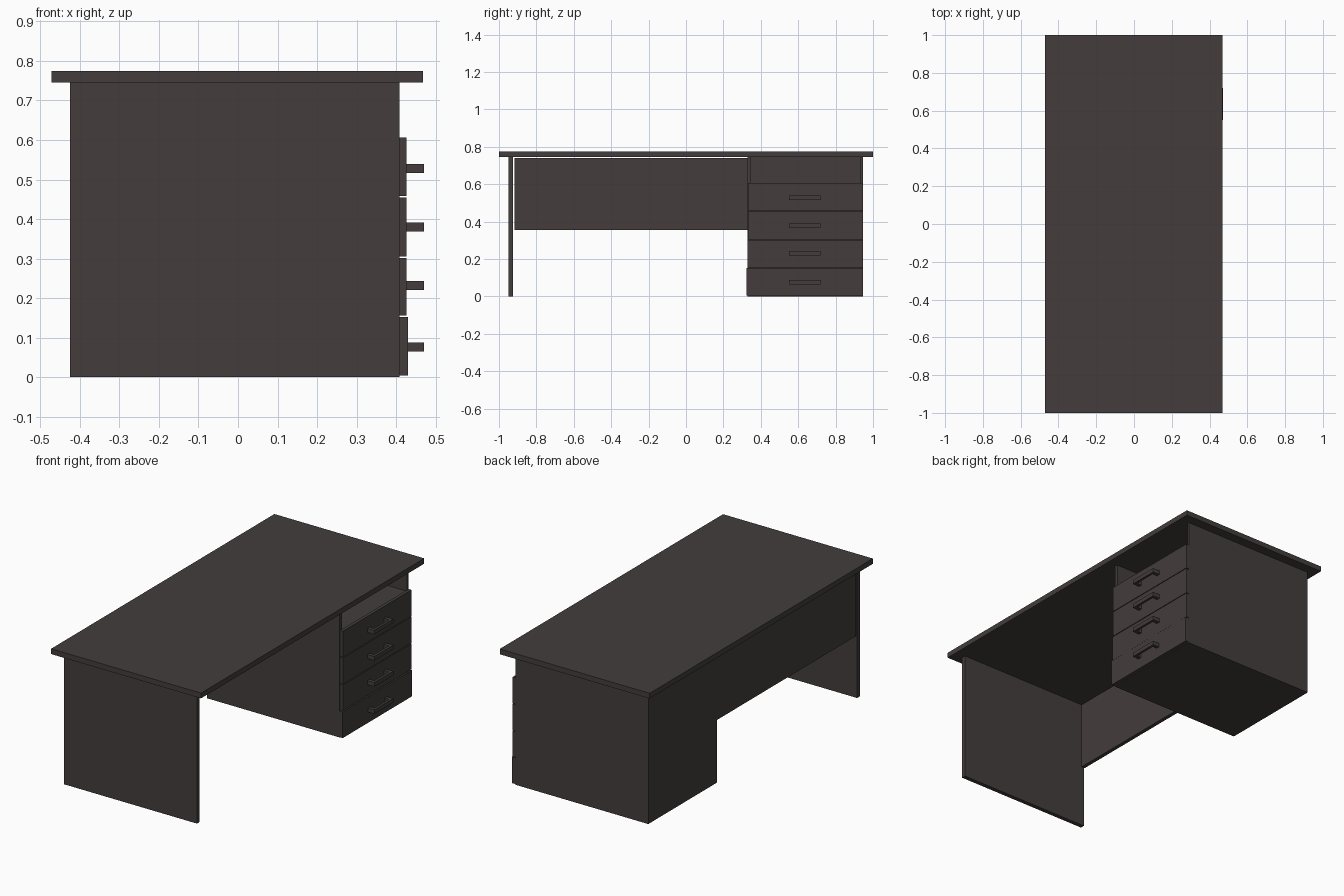
import bpy, bmesh
from mathutils import Matrix

if "Cube" in bpy.data.objects:
    bpy.data.objects.remove(bpy.data.objects["Cube"])

wood = bpy.data.materials.new("dark_brown_wood")
wood.diffuse_color = (0.056, 0.047, 0.045, 1)
wood.use_nodes = True
wood.node_tree.nodes["Principled BSDF"].inputs["Base Color"].default_value = wood.diffuse_color


def boxes(name, spans):
    """One object from axis-aligned boxes (x0, x1, y0, y1, z0, z1)."""
    bm = bmesh.new()
    for x0, x1, y0, y1, z0, z1 in spans:
        m = (Matrix.Translation(((x0 + x1) / 2, (y0 + y1) / 2, (z0 + z1) / 2))
             @ Matrix.Diagonal((x1 - x0, y1 - y0, z1 - z0, 1)))
        bmesh.ops.create_cube(bm, size=1, matrix=m)
    me = bpy.data.meshes.new(name)
    bm.to_mesh(me)
    bm.free()
    me.materials.append(wood)
    ob = bpy.data.objects.new(name, me)
    bpy.context.collection.objects.link(ob)
    return ob


BACK, FRONT, TOP = -0.425, 0.408, 0.745

# Desk top, end panel and modesty panel
boxes("desk_top", [(-0.472, 0.468, -1, 1, TOP, 0.775)])
boxes("end_panel", [(BACK, FRONT, -0.95, -0.926, 0, TOP)])
boxes("modesty_panel", [(BACK, BACK + 0.022, -0.918, 0.33, 0.355, 0.74)])

# Drawer cabinet, with an open shelf above the drawers
Y0, Y1, T = 0.328, 0.945, 0.02
boxes("cabinet_inner_side", [(BACK, FRONT, Y0, Y0 + T, 0, TOP)])
boxes("cabinet_outer_side", [(BACK, FRONT, Y1 - 0.012, Y1, 0, TOP)])
boxes("cabinet_back", [(BACK, BACK + T, Y0 + T, Y1 - 0.012, 0, TOP)])
boxes("cabinet_bottom", [(BACK + T, FRONT, Y0 + T, Y1 - 0.012, 0, T)])
boxes("cabinet_shelf", [(BACK + T, FRONT, Y0 + T, Y1 - 0.012, 0.58, 0.598)])

# Drawer fronts (bottom, top, face x, near y) and bow handles
drawers = [(0.004, 0.152, 0.430, 0.324, 0.065), (0.156, 0.301, 0.426, 0.330, 0.220),
           (0.305, 0.454, 0.426, 0.332, 0.368), (0.458, 0.606, 0.426, 0.332, 0.516)]
for i, (z0, z1, x1, y0, hz) in enumerate(drawers):
    boxes(f"drawer_front_{i + 1}", [(FRONT, x1, y0, Y1, z0, z1)])
    a, b, h = 0.55, 0.72, hz + 0.023
    boxes(f"drawer_handle_{i + 1}", [
        (0.456, 0.470, a, b, hz, h),
        (x1, 0.456, a, a + 0.02, hz, h),
        (x1, 0.456, b - 0.02, b, hz, h)])
